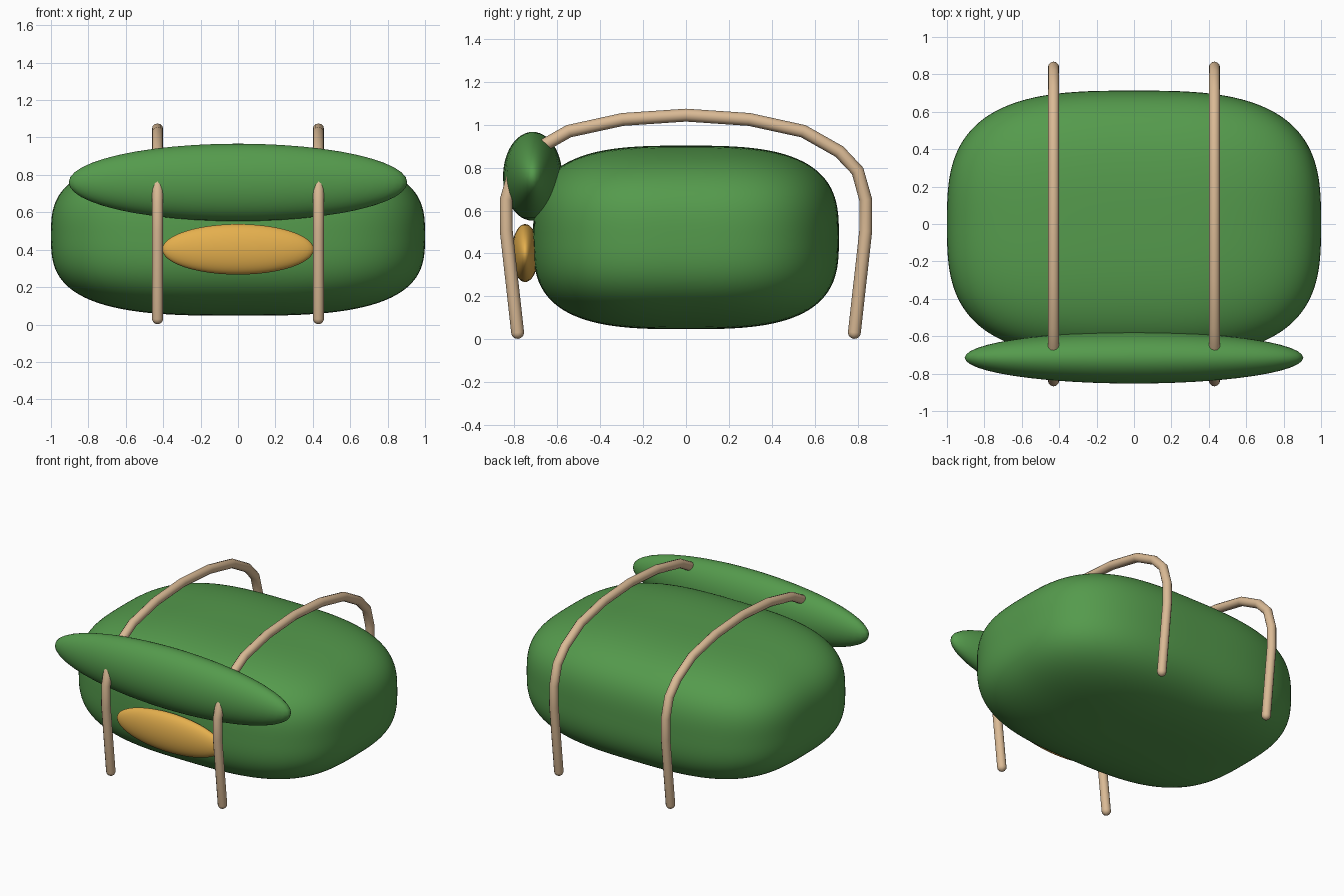
import bpy, bmesh, math
from mathutils import Vector

if "Cube" in bpy.data.objects:
    bpy.data.objects.remove(bpy.data.objects["Cube"])


def material(name, rgb):
    m = bpy.data.materials.new(name)
    m.diffuse_color = (*rgb, 1)
    m.use_nodes = True
    m.node_tree.nodes["Principled BSDF"].inputs["Base Color"].default_value = m.diffuse_color
    return m


GREEN = material("green_fabric", (0.09, 0.325, 0.073))
OCHRE = material("ochre_fabric", (0.78, 0.43, 0.075))
TAN = material("tan_webbing", (0.70, 0.49, 0.30))


def finish(bm, name, mat):
    for f in bm.faces:
        f.smooth = True
    me = bpy.data.meshes.new(name)
    bm.to_mesh(me)
    bm.free()
    me.materials.append(mat)
    ob = bpy.data.objects.new(name, me)
    bpy.context.collection.objects.link(ob)
    return ob


def puffy_box(name, centre, half, power, mat):
    """Subdivided cube inflated to a superellipsoid."""
    bm = bmesh.new()
    bmesh.ops.create_cube(bm, size=2)
    bmesh.ops.subdivide_edges(bm, edges=bm.edges[:], cuts=31, use_grid_fill=True)
    for v in bm.verts:
        n = sum(abs(c) ** power for c in v.co) ** (1 / power)
        v.co = Vector(c + h * p / n for c, h, p in zip(centre, half, v.co))
    return finish(bm, name, mat)


def ellipsoid(name, centre, half, mat):
    bm = bmesh.new()
    bmesh.ops.create_uvsphere(bm, u_segments=48, v_segments=24, radius=1)
    for v in bm.verts:
        v.co = Vector(c + h * p for c, h, p in zip(centre, half, v.co))
    return finish(bm, name, mat)


# Stuffed body, overhanging flap and front pocket
puffy_box("body", (0, 0, 0.475), (1.0, 0.713, 0.428), 3.05, GREEN)
ellipsoid("flap", (0, -0.715, 0.76), (0.905, 0.138, 0.207), GREEN)
ellipsoid("front_pocket", (0, -0.75, 0.402), (0.405, 0.063, 0.135), OCHRE)

# Straps: half path from the foot to the top of the arch, mirrored in y
RADIUS = 0.03
half_path = [(0.785, 0.032), (0.838, 0.505), (0.838, 0.65), (0.80, 0.785),
             (0.715, 0.875), (0.547, 0.97), (0.295, 1.025)]
foot_dir = Vector((half_path[0][0] - half_path[1][0],
                   half_path[0][1] - half_path[1][1])).normalized()
# rounded foot tip: shrinking rings past the first point
tip = []
for a in (88, 65, 42, 20):
    t = math.radians(a)
    p = Vector(half_path[0]) + foot_dir * RADIUS * math.sin(t)
    tip.append((p.x, p.y, math.cos(t)))
half_pts = tip + [(y, z, 1) for y, z in half_path]
path = half_pts + [(0, 1.045, 1)] + [(-y, z, r) for y, z, r in reversed(half_pts)]

for side, x in (("left", -0.43), ("right", 0.43)):
    cu = bpy.data.curves.new("strap_" + side, "CURVE")
    cu.dimensions = "3D"
    cu.bevel_depth = RADIUS
    cu.bevel_resolution = 4
    cu.use_fill_caps = True
    sp = cu.splines.new("POLY")
    sp.points.add(len(path) - 1)
    for pt, (y, z, r) in zip(sp.points, path):
        pt.co = (x, y, z, 1)
        pt.radius = r
    cu.materials.append(TAN)
    ob = bpy.data.objects.new("strap_" + side, cu)
    bpy.context.collection.objects.link(ob)
    bpy.ops.object.select_all(action="DESELECT")
    ob.select_set(True)
    bpy.context.view_layer.objects.active = ob
    bpy.ops.object.convert(target="MESH")
    bpy.ops.object.shade_smooth_by_angle(angle=math.radians(40))
